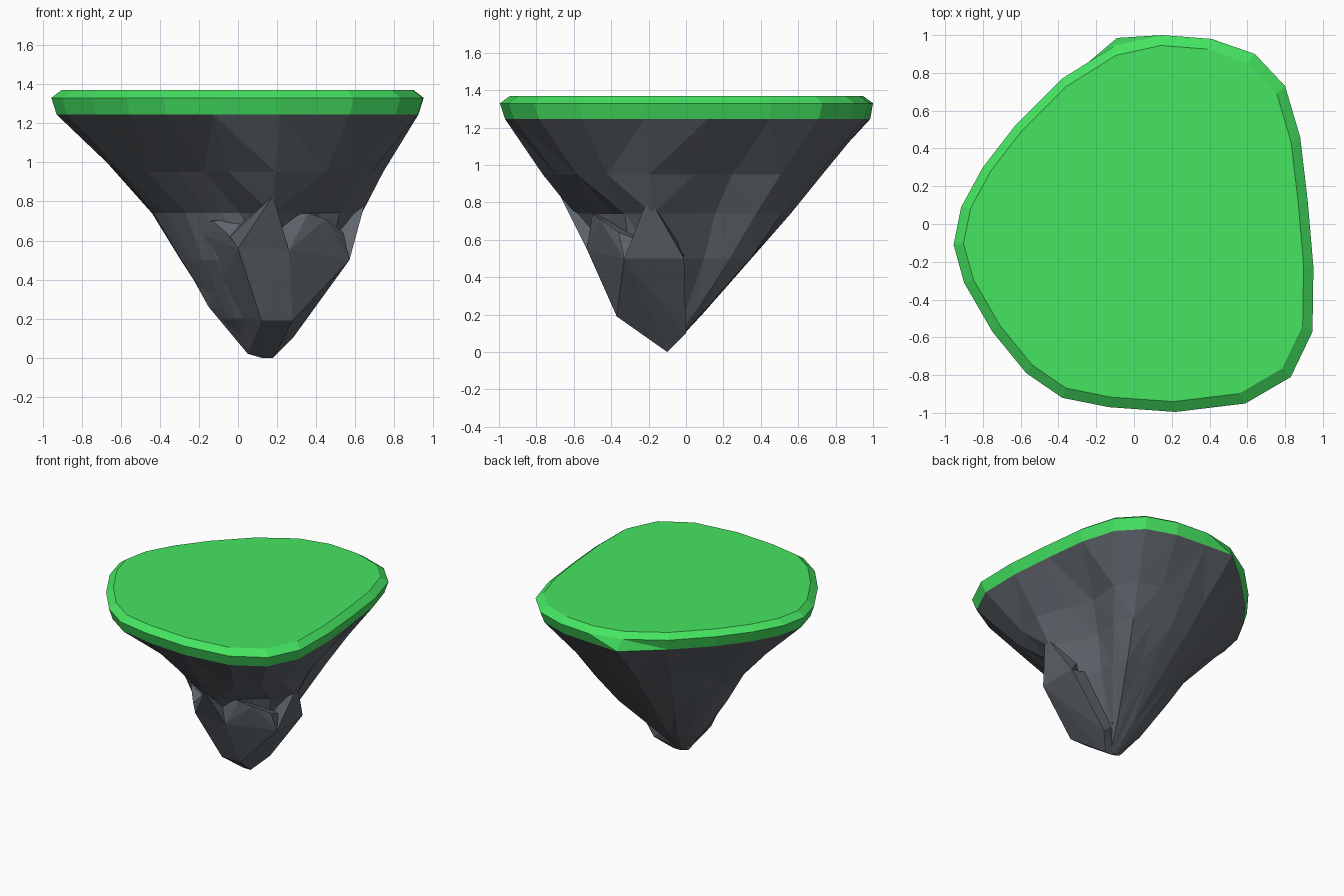
import bpy, bmesh, math

if "Cube" in bpy.data.objects:
    bpy.data.objects.remove(bpy.data.objects["Cube"])

# Outline of the grass slab, seen from above, clockwise from the right
OUTLINE = [(.95, -.23), (.945, -.57), (.83, -.81), (.59, -.95), (.22, -.995), (-.13, -.97),
           (-.38, -.92), (-.57, -.79), (-.75, -.57), (-.90, -.31), (-.955, -.11),
           (-.915, .09), (-.80, .30), (-.63, .52), (-.38, .77), (-.10, .945), (.15, 1.0),
           (.41, .98), (.64, .90), (.80, .73), (.88, .46), (.92, .12)]
TIP = (.12, -.10)

# Rock radius around the tip axis, one value per outline point, for each height
ROCK = {
    .95: [.63, .65, .68, .68, .67, .60, .56, .60, .66, .73, .74,
          .76, .74, .72, .78, .83, .83, .83, .84, .78, .58, .56],
    .74: [.52, .46, .42, .44, .50, .38, .38, .39, .44, .50, .55,
          .57, .57, .58, .63, .66, .66, .66, .69, .61, .43, .43],
    .50: [.40, .40, .36, .33, .35, .35, .33, .33, .34, .37, .41,
          .42, .42, .41, .43, .45, .45, .46, .50, .43, .33, .33],
    .20: [.18, .20, .20, .20, .20, .20, .19, .19, .19, .20, .21,
          .22, .22, .21, .20, .19, .18, .19, .20, .18, .15, .15],
}

# Chunky outcrops, each the convex hull of a few corners
FOOT = [(.12, -.37, .19), (.28, -.37, .19), (.28, 0, .10), (.05, -.10, .02),
        (.12, -.10, 0), (.18, -.10, 0)]
LUMPS = {
    "lower": FOOT + [(0, -.53, .56), (.26, -.53, .55), (.57, -.33, .50), (.57, -.01, .50),
                     (.54, -.36, .64), (.45, -.46, .71), (.36, -.50, .74), (-.05, -.49, .63),
                     (-.13, -.40, .70), (-.38, -.06, .70), (-.35, -.02, .62), (-.15, -.10, .26)],
    "front": [(0, -.53, .56), (.26, -.53, .55), (.18, -.67, .83), (-.04, -.50, .62),
              (.12, -.2, .3), (.15, -.3, .85)],
    "right": [(.57, -.33, .50), (.57, -.01, .50), (.66, -.20, .83),
              (.2, -.15, .2), (.3, -.15, .85)],
}


def scaled(s, z):
    return [(x * s, y * s, z) for x, y in OUTLINE]


def material(name, color):
    m = bpy.data.materials.new(name)
    m.diffuse_color = color
    m.use_nodes = True
    m.node_tree.nodes["Principled BSDF"].inputs["Base Color"].default_value = m.diffuse_color
    return m


def to_object(name, bm, mat):
    bmesh.ops.recalc_face_normals(bm, faces=bm.faces[:])
    me = bpy.data.meshes.new(name)
    bm.to_mesh(me)
    bm.free()
    me.materials.append(mat)
    ob = bpy.data.objects.new(name, me)
    bpy.context.collection.objects.link(ob)
    return ob


def loft(name, rings, mat, caps):
    """Join equal-length rings, listed from bottom to top, with flat faces."""
    bm = bmesh.new()
    loops = [[bm.verts.new(p) for p in ring] for ring in rings]
    n = len(loops[0])
    for a, b in zip(loops, loops[1:]):
        for i in range(n):
            j = (i + 1) % n
            bm.faces.new((a[i], a[j], b[j], b[i]))
    for c in caps:
        bm.faces.new(loops[c])
    quads = [f for f in bm.faces if len(f.verts) == 4]
    bmesh.ops.triangulate(bm, faces=quads, quad_method='SHORT_EDGE')
    return to_object(name, bm, mat)


def hull(name, points, mat):
    bm = bmesh.new()
    for p in points:
        bm.verts.new(p)
    out = bmesh.ops.convex_hull(bm, input=bm.verts[:])
    loose = {v for v in out["geom_interior"] if isinstance(v, bmesh.types.BMVert)}
    bmesh.ops.delete(bm, geom=list(loose), context='VERTS')
    return to_object(name, bm, mat)


# Grass slab: slanted side, bevelled rim, flat top; the back left overhangs slightly
lower = scaled(.972, 1.245)
lower[15] = (-.09, .985, 1.245)
top = scaled(.945, 1.37)
loft("grass_top", [lower, scaled(1, 1.33), top],
     material("grass", (.06, .78, .12, 1)), caps=[-1])

# Rock cone: small tip, lumpy rings, then the slab's lower edge
rock_mat = material("rock", (.115, .13, .15, 1))
angles = [math.atan2(y * .97 - TIP[1], x * .97 - TIP[0]) for x, y in OUTLINE]
rings = [[(TIP[0] + .04 * math.cos(a), TIP[1] + .01 * math.sin(a), .012) for a in angles]]
for z in sorted(ROCK):
    rings.append([(TIP[0] + r * math.cos(a), TIP[1] + r * math.sin(a), z)
                  for r, a in zip(ROCK[z], angles)])
rings.append(lower)
rock = loft("rock_underside", rings, rock_mat, caps=[0, -1])

# Fuse the outcrops into the cone
bpy.context.view_layer.objects.active = rock
for name, points in LUMPS.items():
    lump = hull(name + "_outcrop", points, rock_mat)
    mod = rock.modifiers.new(name, 'BOOLEAN')
    mod.operation, mod.solver, mod.object = 'UNION', 'EXACT', lump
    bpy.ops.object.modifier_apply(modifier=mod.name)
    bpy.data.objects.remove(lump)

# Open the hidden top of the rock, under the grass
bm = bmesh.new()
bm.from_mesh(rock.data)
hidden = [f for f in bm.faces if all(v.co.z > 1.24 for v in f.verts)]
bmesh.ops.delete(bm, geom=hidden, context='FACES')
bm.to_mesh(rock.data)
bm.free()
